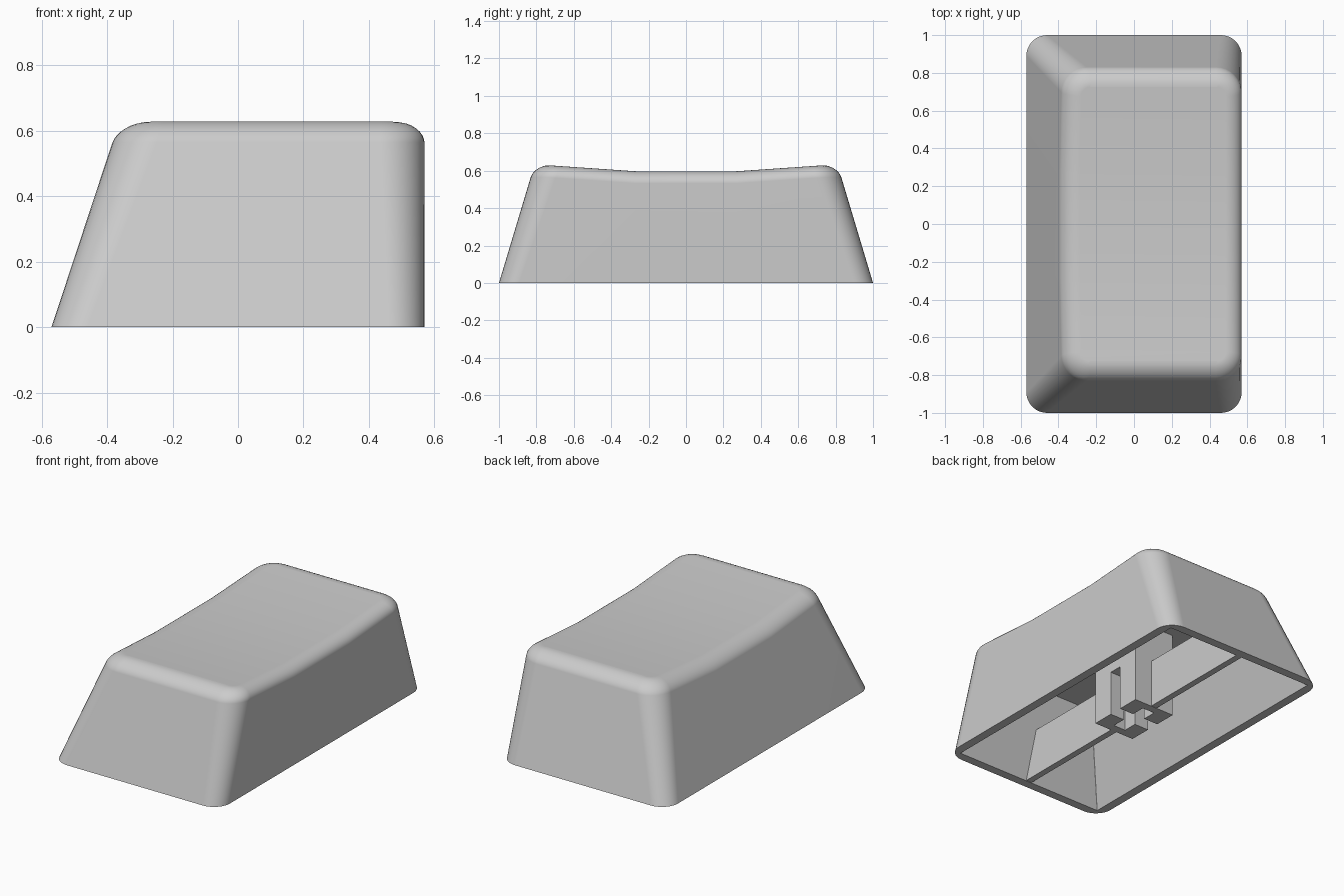
import bpy, bmesh, math

cube = bpy.data.objects.get("Cube")
if cube:
    bpy.data.objects.remove(cube, do_unlink=True)

grey = bpy.data.materials.new("plain grey")
grey.use_nodes = True
colour = (0.6, 0.6, 0.6, 1)
grey.diffuse_color = colour
grey.node_tree.nodes["Principled BSDF"].inputs["Base Color"].default_value = colour

STEPS = 8          # segments in each rounded corner and edge
LEAN_X, LEAN_Y = 0.33, 0.3
EDGE_IN, EDGE_DOWN = 0.085, 0.065


def finish(bm, name):
    bmesh.ops.recalc_face_normals(bm, faces=bm.faces)
    mesh = bpy.data.meshes.new(name)
    bm.to_mesh(mesh)
    bm.free()
    mesh.materials.append(grey)
    obj = bpy.data.objects.new(name, mesh)
    bpy.context.collection.objects.link(obj)
    return obj


def top_height(y):
    """Scooped top: level in the middle, rising to both ends."""
    t = min(max((abs(y) - 0.27) / 0.48, 0), 1)
    return 0.597 + 0.033 * t


def outline(z_of, inset, radius):
    """Rounded rectangle; points pair up right and left at equal y."""
    sides = []
    for side in (1, -1):
        row = []
        quarter = [math.pi / 2 * i / STEPS for i in range(STEPS + 1)]
        spots = [(-1, a) for a in quarter]
        spots += [(y, None) for y in (-0.27, 0.27)]
        spots += [(1, a) for a in reversed(quarter)]
        for end, a in spots:
            z = 0.6
            for _ in range(3):      # settle each point on the leaning wall
                wall = 0.57 if side > 0 else 0.57 - LEAN_X * z
                x, y = wall - inset, end
                if a is not None:
                    x += radius * (math.sin(a) - 1)
                    y = end * (1 - LEAN_Y * z - inset - radius * (1 - math.cos(a)))
                z = z_of(y)
            row.append((side * x, y, z))
        sides.append(row)
    return sides[0] + sides[1][::-1]


# Shell: one loft from the cavity ceiling, round the rim, up to the top
rings = [outline(lambda y: 0.53, 0.055, 0.002),
         outline(lambda y: 0, 0.055, 0.002),
         outline(lambda y: 0, 0, 0.11)]
for i in range(STEPS + 1):
    a = math.pi / 2 * i / STEPS
    inset = EDGE_IN * (1 - math.cos(a))
    drop = EDGE_DOWN * (1 - math.sin(a))
    rings.append(outline(lambda y: top_height(y) - drop, inset, 0.135 - inset))

bm = bmesh.new()
loops = [[bm.verts.new(p) for p in ring] for ring in rings]
count = len(loops[0])
for level, (low, high) in enumerate(zip(loops, loops[1:])):
    for i in range(count):
        j = (i + 1) % count
        face = bm.faces.new((low[i], low[j], high[j], high[i]))
        face.smooth = level >= 2
for loop, smooth in ((loops[0], False), (loops[-1], True)):
    for i in range(count // 2 - 1):
        face = bm.faces.new((loop[i], loop[i + 1], loop[-2 - i], loop[-1 - i]))
        face.smooth = smooth
shell = finish(bm, "keycap_shell")
shell.modifiers.new("clean_shading", 'WEIGHTED_NORMAL').keep_sharp = True


def prism(name, points, direction):
    """Extrude a flat outline along a direction."""
    bm = bmesh.new()
    face = bm.faces.new([bm.verts.new(p) for p in points])
    new = bmesh.ops.extrude_face_region(bm, geom=[face])
    verts = [v for v in new["geom"] if isinstance(v, bmesh.types.BMVert)]
    bmesh.ops.translate(bm, verts=verts, vec=direction)
    return finish(bm, name)


# Stem with a cross socket: two U-shaped halves below a solid block
SX, SY, SLOT, SOCKET_TOP = 0.14, 0.18, 0.042, 0.28
for s, end in ((-1, "front"), (1, "back")):
    u_shape = [(-SX, SLOT), (-SX, SY), (SX, SY), (SX, SLOT),
               (SLOT, SLOT), (SLOT, 0.13), (-SLOT, 0.13), (-SLOT, SLOT)]
    prism(end + "_stem_half", [(x, s * y, 0) for x, y in u_shape], (0, 0, SOCKET_TOP))
    # Support rib from the stem to the end wall
    rib = [(SY - 0.01, 0.002), (0.96, 0.002), (0.87, 0.3), (SY - 0.01, 0.3)]
    prism(end + "_rib", [(-0.02, s * y, z) for y, z in rib], (0.04, 0, 0))
prism("stem_block", [(x * SX, y * SY, SOCKET_TOP) for x, y in
                     ((-1, -1), (1, -1), (1, 1), (-1, 1))], (0, 0, 0.26))
